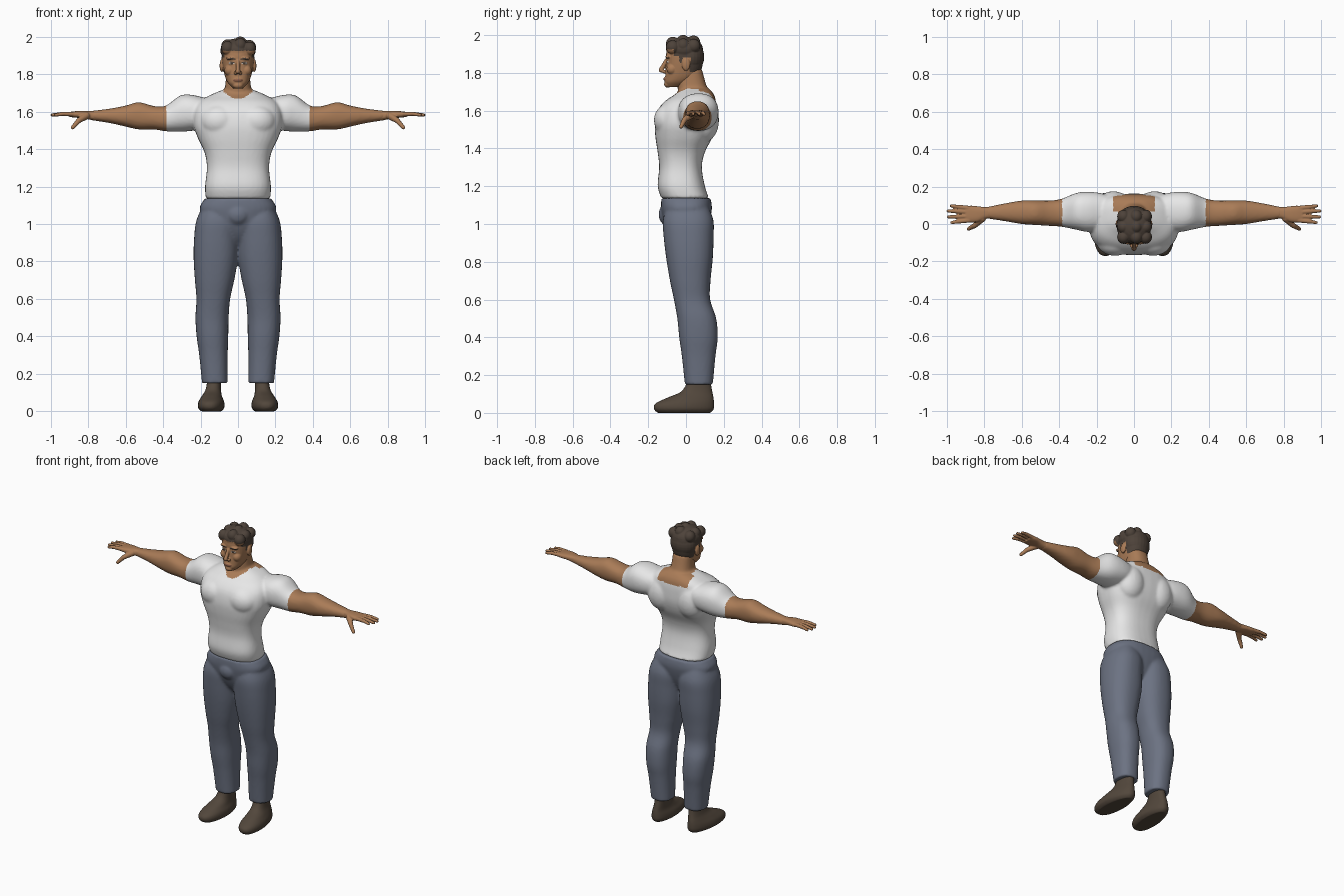
import bpy, bmesh, math
from mathutils import Vector, Matrix

cube = bpy.data.objects.get("Cube")
if cube:
    bpy.data.objects.remove(cube, do_unlink=True)


def material(name, rgb):
    mat = bpy.data.materials.new(name)
    mat.use_nodes = True
    mat.diffuse_color = (*rgb, 1)
    mat.node_tree.nodes["Principled BSDF"].inputs["Base Color"].default_value = (*rgb, 1)
    return mat


SKIN = material("skin", (.40, .20, .095))
SHIRT = material("white_shirt", (.80, .80, .80))
DENIM = material("grey_blue_trousers", (.15, .17, .225))
HAIR = material("dark_brown_hair", (.075, .055, .042))
SHOE = material("brown_shoe", (.085, .063, .045))
LIPS = material("lips", (.28, .12, .07))
EYES = material("eye_white", (.5, .45, .4))


def smooth_rows(rows, steps=5):
    """Catmull-Rom interpolation through the given sections."""
    rows = [Vector(r) for r in rows]
    rows = [rows[0]] + rows + [rows[-1]]
    out = []
    for a, b, c, d in zip(rows, rows[1:], rows[2:], rows[3:]):
        for i in range(steps):
            t = i / steps
            out.append(b + (c - a) * (t / 2) + (a * 2 - b * 5 + c * 4 - d) * (t * t / 2)
                       + (b * 3 - a - c * 3 + d) * (t ** 3 / 2))
    return out + [rows[-1]]


def loft(bm, rows, axis="z", power=2.3, sides=36):
    """Rows hold position along the axis, then the min and max of both cross directions."""
    rings = []
    for pos, a0, a1, b0, b1 in smooth_rows(rows):
        ring = []
        for i in range(sides):
            angle = math.tau * i / sides
            c, s = math.cos(angle), math.sin(angle)
            a = (a0 + a1) / 2 + (a1 - a0) / 2 * math.copysign(abs(c) ** (2 / power), c)
            b = (b0 + b1) / 2 + (b1 - b0) / 2 * math.copysign(abs(s) ** (2 / power), s)
            ring.append(bm.verts.new((a, b, pos) if axis == "z" else (pos, a, b)))
        rings.append(ring)
    for low, high in zip(rings, rings[1:]):
        for i in range(sides):
            j = (i + 1) % sides
            bm.faces.new((low[i], low[j], high[j], high[i]))
    bm.faces.new(rings[0][::-1])
    bm.faces.new(rings[-1])


def centred(rows):
    return [(z, -w, w, y0, y1) for z, w, y0, y1 in rows]


def blob(bm, centre, size):
    bmesh.ops.create_uvsphere(bm, u_segments=24, v_segments=16, radius=1,
                              matrix=Matrix.Translation(centre) @ Matrix.Diagonal((*size, 1)))


def limb(bm, start, end, r0, r1):
    """Tapered capsule between two points."""
    start, end = Vector(start), Vector(end)
    turn = (end - start).to_track_quat("Z", "Y").to_matrix().to_4x4()
    bmesh.ops.create_cone(bm, cap_ends=True, segments=16, radius1=r0, radius2=r1,
                          depth=(end - start).length,
                          matrix=Matrix.Translation((start + end) / 2) @ turn)
    blob(bm, start, (r0,) * 3)
    blob(bm, end, (r1,) * 3)


def mirror(bm):
    copy = bmesh.ops.duplicate(bm, geom=bm.verts[:] + bm.edges[:] + bm.faces[:])["geom"]
    for item in copy:
        if isinstance(item, bmesh.types.BMVert):
            item.co.x *= -1


def finish(name, bm, mats, voxel, passes, rule=None):
    """Fuse the overlapping volumes into one skin, relax it and colour it by rule."""
    bmesh.ops.recalc_face_normals(bm, faces=bm.faces[:])
    mesh = bpy.data.meshes.new(name)
    bm.to_mesh(mesh)
    bm.free()
    ob = bpy.data.objects.new(name, mesh)
    bpy.context.collection.objects.link(ob)
    fuse = ob.modifiers.new("fuse", "REMESH")
    fuse.mode, fuse.voxel_size = "VOXEL", voxel
    relax = ob.modifiers.new("relax", "SMOOTH")
    relax.factor, relax.iterations = .5, passes
    bpy.context.view_layer.update()
    graph = bpy.context.evaluated_depsgraph_get()
    baked = bpy.data.meshes.new_from_object(ob.evaluated_get(graph))
    ob.modifiers.clear()
    ob.data = baked
    baked.materials.clear()
    for mat in mats:
        baked.materials.append(mat)
    for face in baked.polygons:
        face.use_smooth = True
        face.material_index = mats.index(rule(face.center)) if rule else 0


# Upper body: arms, torso, neck
body = bmesh.new()
loft(body, [(.1, .0, .14, 1.54, 1.66), (.18, -.035, .165, 1.51, 1.675),
            (.25, -.042, .172, 1.497, 1.69), (.31, -.03, .165, 1.493, 1.685),
            (.385, -.015, .135, 1.495, 1.632), (.45, -.01, .125, 1.505, 1.63),
            (.53, -.005, .126, 1.505, 1.65), (.6, .0, .125, 1.52, 1.632),
            (.69, .015, .11, 1.54, 1.615), (.79, .03, .09, 1.555, 1.603)], "x")
blob(body, (.1, -.095, 1.55), (.1, .075, .085))     # chest muscle
blob(body, (.11, .09, 1.55), (.1, .085, .12))       # shoulder blade
mirror(body)
loft(body, centred([(1.135, .172, -.13, .122), (1.2, .176, -.15, .1), (1.3, .166, -.142, .084),
                    (1.38, .178, -.15, .1), (1.46, .215, -.162, .14), (1.53, .238, -.165, .16),
                    (1.6, .235, -.15, .162), (1.65, .21, -.112, .158), (1.685, .155, -.06, .148),
                    (1.715, .085, -.025, .125)]), power=2.6)
loft(body, centred([(1.6, .1, .0, .14), (1.68, .08, -.035, .13), (1.74, .068, -.045, .106),
                    (1.82, .062, -.03, .085)]))


def body_colour(p):
    collar = 1.655 if p.y > .07 else 1.668 + 7 * p.x * p.x
    bare_neck = p.z > collar and abs(p.x) < (.11 if p.y > .07 else .085)
    return SKIN if abs(p.x) > .385 or bare_neck else SHIRT


finish("shirt_arms_and_neck", body, [SHIRT, SKIN], .009, 4, body_colour)

# Hands
hands = bmesh.new()
loft(hands, [(.75, .028, .095, 1.551, 1.604), (.79, .028, .09, 1.557, 1.603),
             (.83, .012, .094, 1.565, 1.604), (.87, .008, .098, 1.568, 1.602),
             (.9, .012, .094, 1.572, 1.598)], "x", 2.6)
for y, tip, spread in ((.02, .972, -.012), (.041, .99, -.003), (.064, .992, .006), (.085, .975, .012)):
    knuckle = (.935, y + spread / 2, 1.588)
    limb(hands, (.88, y, 1.587), knuckle, .0125, .011)
    limb(hands, knuckle, (tip, y + spread, 1.582), .011, .0085)
limb(hands, (.81, .03, 1.578), (.85, -.008, 1.552), .02, .014)
limb(hands, (.85, -.008, 1.552), (.883, -.026, 1.515), .014, .01)
mirror(hands)
finish("hands", hands, [SKIN], .004, 1)

# Trousers: legs, hips, front fly
trousers = bmesh.new()
loft(trousers, [(1.1, .03, .185, -.1, .115), (1.02, -.004, .222, -.122, .145),
                (.93, -.004, .234, -.118, .146), (.82, .0, .237, -.105, .142),
                (.7, .02, .23, -.085, .13), (.6, .042, .222, -.064, .128),
                (.5, .05, .227, -.046, .16), (.4, .052, .221, -.036, .168),
                (.3, .055, .207, -.022, .156), (.15, .055, .192, -.006, .142)])
mirror(trousers)
loft(trousers, centred([(1.137, .176, -.13, .13), (1.08, .205, -.132, .137), (1.0, .16, -.118, .12),
                        (.93, .08, -.085, .09), (.88, .03, -.04, .05)]), power=2.5)
blob(trousers, (0, -.105, 1.05), (.06, .04, .055))
finish("trousers", trousers, [DENIM], .009, 3)

# Shoes, with narrow heels and splayed toes
shoes = bmesh.new()
loft(shoes, [(.0, .088, .195, -.15, .13), (.02, .072, .212, -.17, .147), (.05, .073, .21, -.162, .149),
             (.08, .085, .195, -.1, .146), (.11, .09, .18, -.03, .14), (.15, .09, .172, .0, .133),
             (.19, .09, .17, .005, .13)])
for v in shoes.verts:
    v.co.x = .14 + (v.co.x - .14) * (1 - 1.3 * max(v.co.y, 0)) - .06 * v.co.y
mirror(shoes)
finish("shoes", shoes, [SHOE], .006, 2)

# Head: ears, brows, cheeks, nostrils
head = bmesh.new()
blob(head, (.087, .0, 1.845), (.011, .022, .034))
blob(head, (.034, -.092, 1.885), (.03, .017, .01))
blob(head, (.045, -.073, 1.82), (.028, .03, .03))
blob(head, (.012, -.116, 1.806), (.01, .011, .009))
blob(head, (.034, -.09, 1.859), (.016, .014, .01))
mirror(head)
loft(head, centred([(1.724, .026, -.1, -.03), (1.75, .052, -.112, .02), (1.78, .067, -.11, .06),
                    (1.82, .077, -.107, .082), (1.86, .083, -.105, .091), (1.9, .085, -.105, .093),
                    (1.94, .08, -.098, .085), (1.97, .058, -.075, .06), (1.985, .03, -.045, .03)]))
limb(head, (0, -.104, 1.868), (0, -.132, 1.815), .009, .013)
blob(head, (0, -.106, 1.768), (.026, .014, .011))
blob(head, (0, -.097, 1.74), (.027, .019, .018))

# Hair volume and tufts
blob(head, (0, -.008, 1.925), (.094, .098, .066))
blob(head, (0, .022, 1.885), (.088, .075, .085))
for x in (-.056, .012, .062):
    for y in (-.07, -.015, .04):
        blob(head, (x, y, 1.965 - 5 * x * x - 2 * y * y), (.034, .036, .037))


def head_colour(p):
    side = abs(p.x)
    if side > .084 and -.026 < p.y < .026 and p.z < 1.882:
        return SKIN
    hairline = 1.925 if p.y < -.065 else 1.89 if p.y < -.035 else 1.855 if p.y < .02 else 1.805
    if p.z > hairline:
        return HAIR
    if p.y < -.06:
        across = side - .034
        if abs(across) < .022 and abs(p.z - 1.882 + 6 * across ** 2) < .005:
            return HAIR
        if (across / .016) ** 2 + ((p.z - 1.859) / .0075) ** 2 < 1:
            return HAIR if abs(across) < .006 or p.z > 1.862 else EYES
        if (p.x / .026) ** 2 + ((p.z - 1.768) / .008) ** 2 < 1:
            return LIPS
    return SKIN


finish("head_and_hair", head, [SKIN, HAIR, LIPS, EYES], .0035, 2, head_colour)
